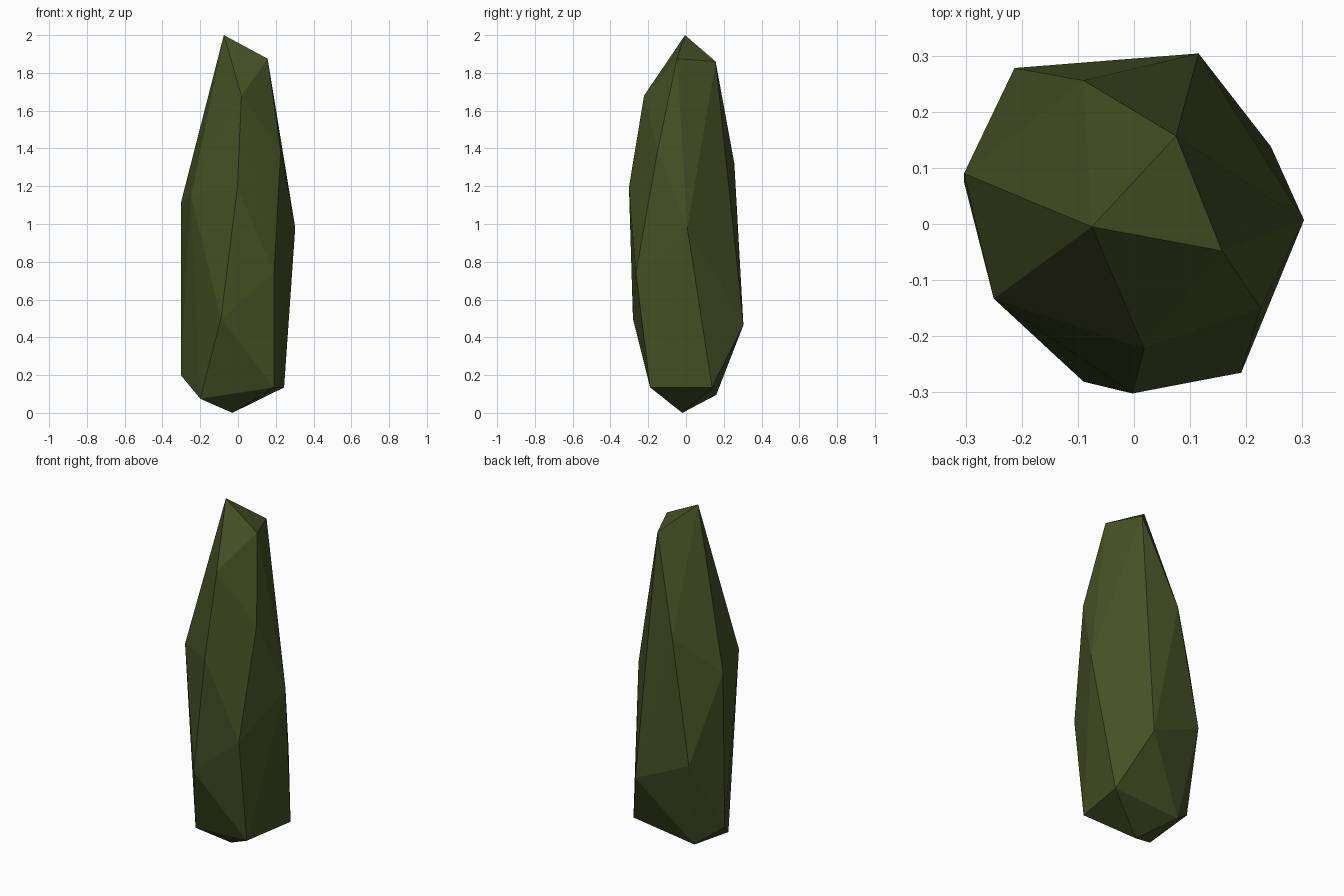
import bpy, bmesh

# Corner points of the faceted shard, from the tip down to the foot
corners = [
    (-0.075, -0.005, 2.0), (0.157, -0.048, 1.875), (0.075, 0.157, 1.86),
    (0.018, -0.222, 1.68), (0.226, -0.15, 1.39), (-0.09, 0.256, 1.32),
    (-0.003, -0.302, 1.195), (-0.25, -0.133, 1.15), (-0.303, 0.09, 1.11),
    (0.303, 0.007, 0.98), (0.191, -0.265, 0.74), (-0.213, 0.278, 0.61),
    (-0.09, -0.281, 0.5), (0.115, 0.304, 0.465), (-0.303, 0.075, 0.2),
    (0.19, -0.19, 0.135), (0.244, 0.138, 0.135), (-0.167, 0.16, 0.095),
    (-0.2, -0.107, 0.075), (-0.03, -0.02, 0.0),
]

# Wrap the corners in a convex skin of flat facets
bm = bmesh.new()
for c in corners:
    bm.verts.new(c)
hull = bmesh.ops.convex_hull(bm, input=bm.verts[:])
loose = [v for v in bm.verts if not v.link_faces]
bmesh.ops.delete(bm, geom=loose, context='VERTS')
bmesh.ops.recalc_face_normals(bm, faces=bm.faces[:])

mesh = bpy.data.meshes.new("faceted_shard")
bm.to_mesh(mesh)
bm.free()
shard = bpy.data.objects.new("faceted_shard", mesh)
bpy.context.collection.objects.link(shard)

# Single dark olive colour
olive = bpy.data.materials.new("dark_olive")
olive.diffuse_color = (0.06, 0.08, 0.018, 1.0)
mesh.materials.append(olive)
